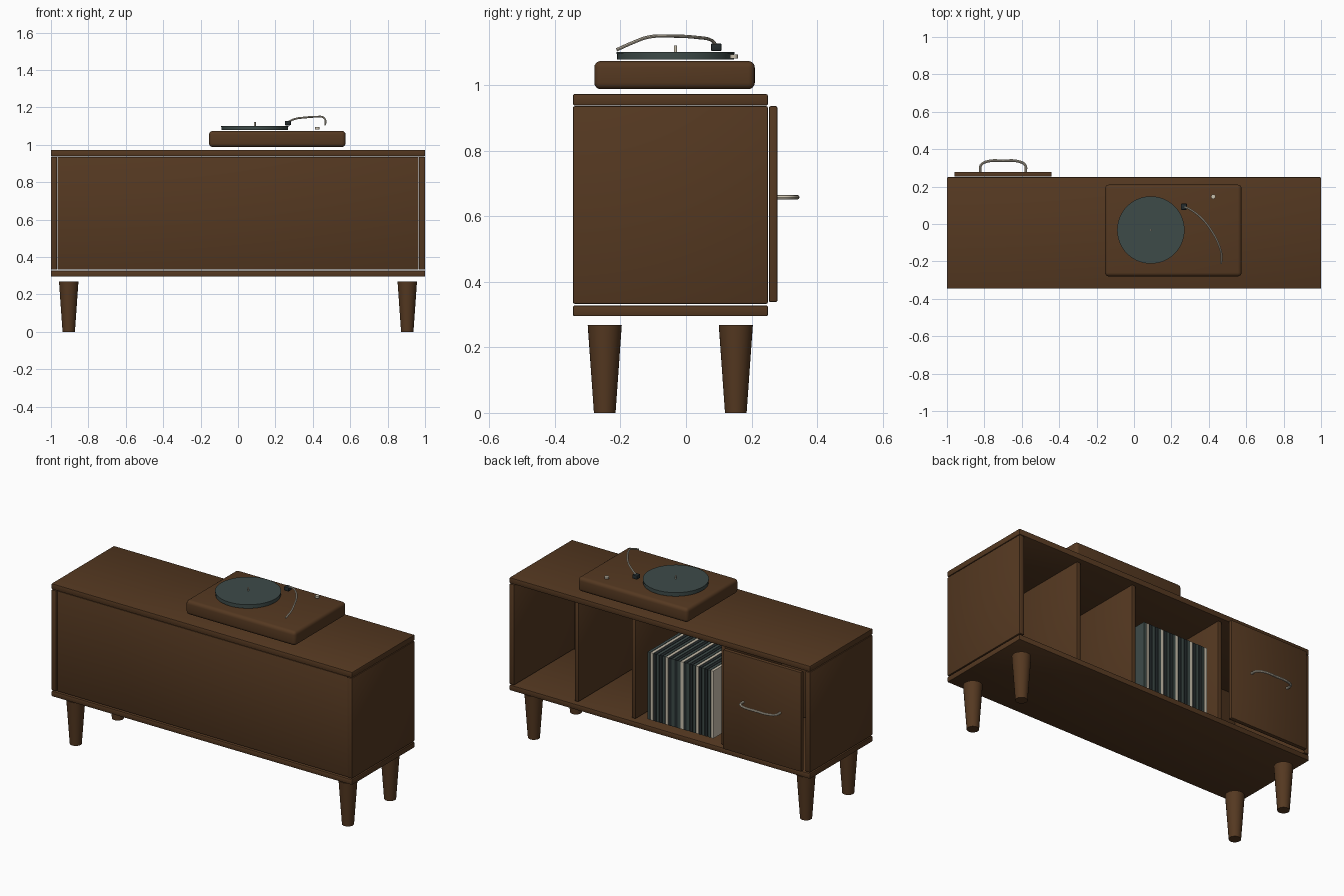
import bpy, bmesh, math
from mathutils import Vector

if "Cube" in bpy.data.objects:
    bpy.data.objects.remove(bpy.data.objects["Cube"], do_unlink=True)


def material(name, r, g, b):
    m = bpy.data.materials.new(name)
    m.use_nodes = True
    m.diffuse_color = (r, g, b, 1)
    bsdf = next(n for n in m.node_tree.nodes if n.type == 'BSDF_PRINCIPLED')
    bsdf.inputs["Base Color"].default_value = (r, g, b, 1)
    return m


WOOD = material("walnut", 0.09, 0.04, 0.015)
TEAL = material("slate_teal", 0.048, 0.07, 0.066)
DARK = material("charcoal", 0.018, 0.025, 0.027)
CREAM = material("cream", 0.6, 0.54, 0.43)


def finish(obj, mat):
    obj.data.materials.append(mat)
    bpy.ops.object.select_all(action='DESELECT')
    obj.select_set(True)
    bpy.context.view_layer.objects.active = obj
    bpy.ops.object.shade_smooth_by_angle(angle=math.radians(35))
    return obj


def box(name, xs, ys, zs, mat=WOOD, bevel=0.005, segments=2):
    """Box between the given limits with rounded edges."""
    me = bpy.data.meshes.new(name)
    bm = bmesh.new()
    bmesh.ops.create_cube(bm, size=1)
    for v in bm.verts:
        v.co = Vector(lim[0] if c < 0 else lim[1] for c, lim in zip(v.co, (xs, ys, zs)))
    if bevel:
        bmesh.ops.bevel(bm, geom=bm.edges[:], offset=bevel, segments=segments,
                        profile=0.5, affect='EDGES')
    bm.to_mesh(me)
    bm.free()
    obj = bpy.data.objects.new(name, me)
    bpy.context.collection.objects.link(obj)
    return finish(obj, mat)


def cone(name, x, y, z0, z1, r0, r1, mat, sides=32):
    """Upright round part, radius r0 at the bottom and r1 at the top."""
    bpy.ops.mesh.primitive_cone_add(vertices=sides, radius1=r0, radius2=r1, depth=z1 - z0,
                                    location=(x, y, (z0 + z1) / 2))
    obj = bpy.context.object
    obj.name = name
    return finish(obj, mat)


def tube(name, points, radius, mat):
    """Round rod along a smooth path."""
    cu = bpy.data.curves.new(name, 'CURVE')
    cu.dimensions = '3D'
    cu.bevel_depth = radius
    cu.bevel_resolution = 2
    cu.resolution_u = 5
    cu.use_fill_caps = True
    sp = cu.splines.new('BEZIER')
    sp.bezier_points.add(len(points) - 1)
    for bp, co in zip(sp.bezier_points, points):
        bp.co = co
        bp.handle_left_type = bp.handle_right_type = 'AUTO'
    obj = bpy.data.objects.new(name, cu)
    bpy.context.collection.objects.link(obj)
    bpy.ops.object.select_all(action='DESELECT')
    obj.select_set(True)
    bpy.context.view_layer.objects.active = obj
    bpy.ops.object.convert(target='MESH')
    return finish(bpy.context.object, mat)


# Cabinet shell
depth = (-0.345, 0.25)
inner_z = (0.333, 0.936)
box("top_board", (-1, 1), depth, (0.938, 0.973))
box("bottom_board", (-1, 1), depth, (0.295, 0.328))
box("left_side", (0.967, 1), depth, inner_z)
box("right_side", (-1, -0.967), depth, inner_z)
box("closed_panel", (-0.965, 0.965), (-0.34, -0.315), inner_z, bevel=0.003)

# Dividers between the compartments
for i, x in enumerate((0.57, 0.19, -0.405)):
    box(f"divider_{i + 1}", (x - 0.012, x + 0.012), (-0.313, 0.225), inner_z, bevel=0.003)

# Door with an arched pull
box("door", (-0.96, -0.44), (0.253, 0.279), (0.338, 0.936))
tube("door_handle", [(-0.822, 0.277, 0.658), (-0.818, 0.315, 0.658), (-0.785, 0.334, 0.658),
                     (-0.7, 0.338, 0.658), (-0.615, 0.334, 0.658), (-0.582, 0.315, 0.658),
                     (-0.578, 0.277, 0.658)], 0.007, CREAM)

# Tapered legs
for x in (-0.905, 0.905):
    for y in (-0.248, 0.152):
        side = "left" if x > 0 else "right"
        end = "front" if y < 0 else "back"
        cone(f"{end}_{side}_leg", x, y, 0, 0.268, 0.033, 0.052, WOOD)

# Row of record sleeves in a repeating colour order
sleeve_colours = (TEAL, CREAM, DARK, TEAL, DARK)
for i in range(22):
    x = 0.108 - 0.02 * i
    box(f"record_sleeve_{i + 1}", (x - 0.017, x), (-0.19, 0.21), (0.345, 0.75),
        sleeve_colours[i % len(sleeve_colours)], bevel=0)

# Turntable
box("turntable_base", (-0.155, 0.575), (-0.28, 0.21), (0.988, 1.074), bevel=0.02, segments=4)
cone("platter", 0.09, -0.032, 1.078, 1.095, 0.178, 0.178, TEAL, 64)
cone("platter_mat", 0.09, -0.032, 1.095, 1.101, 0.18, 0.18, TEAL, 64)
cone("spindle", 0.09, -0.032, 1.1, 1.121, 0.005, 0.005, CREAM, 12)
cone("speed_knob", 0.424, 0.146, 1.082, 1.094, 0.012, 0.012, CREAM, 16)

# Tonearm
box("tonearm_pivot", (0.25, 0.283), (0.076, 0.109), (1.104, 1.128), DARK, bevel=0.005)
tube("tonearm", [(0.268, 0.092, 1.122), (0.3, 0.078, 1.137), (0.36, 0.032, 1.146),
                 (0.42, -0.045, 1.15), (0.455, -0.115, 1.147), (0.468, -0.165, 1.129),
                 (0.466, -0.212, 1.108)], 0.005, CREAM)
